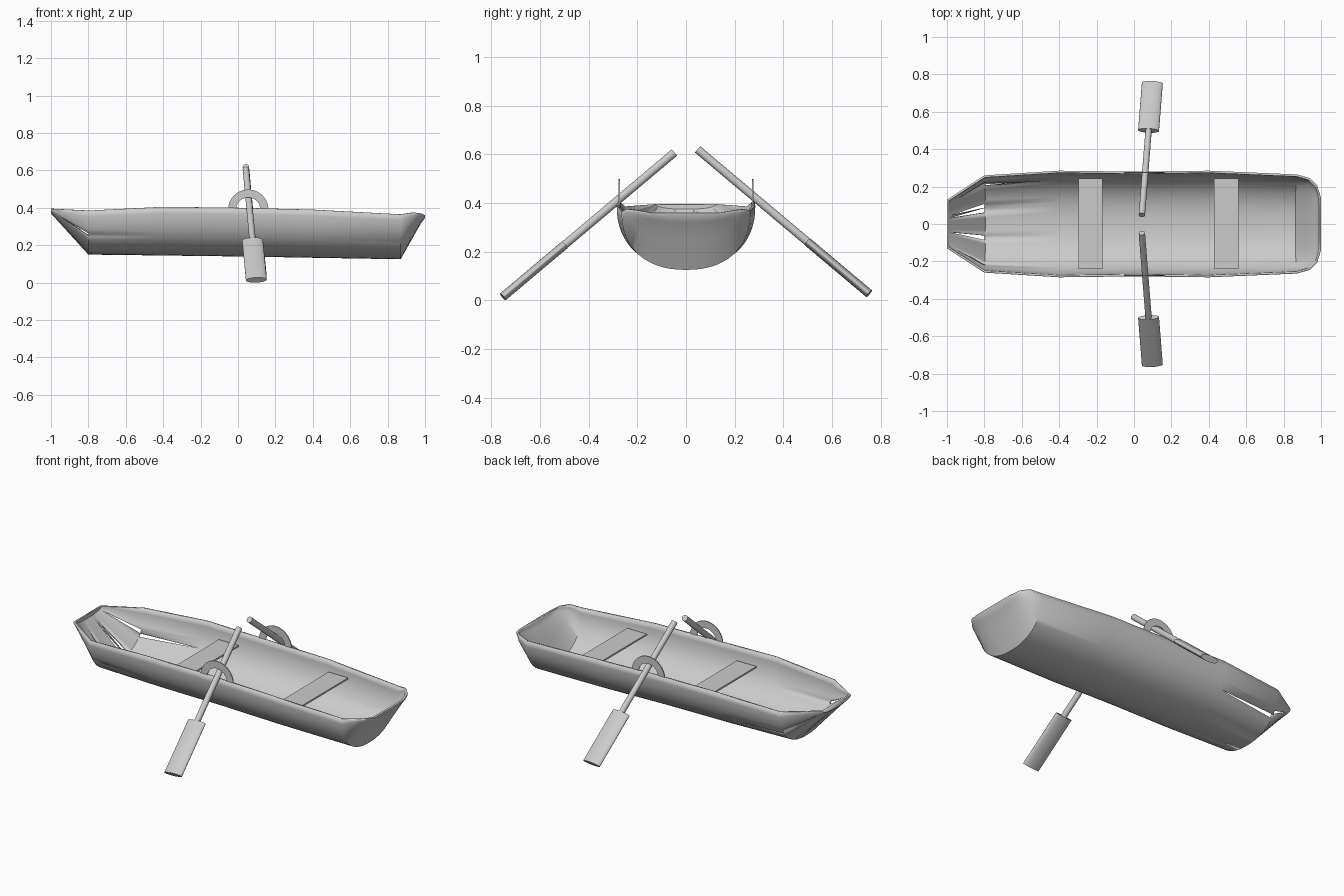
import bpy, bmesh, math
from mathutils import Vector, Matrix

if "Cube" in bpy.data.objects:
    bpy.data.objects.remove(bpy.data.objects["Cube"], do_unlink=True)

grey = bpy.data.materials.new("plain grey")
grey.use_nodes = True
grey.diffuse_color = (0.6, 0.6, 0.6, 1)
grey.node_tree.nodes["Principled BSDF"].inputs["Base Color"].default_value = (0.6, 0.6, 0.6, 1)


def make(name, bm, angle=35):
    bmesh.ops.recalc_face_normals(bm, faces=bm.faces)
    mesh = bpy.data.meshes.new(name)
    bm.to_mesh(mesh)
    bm.free()
    obj = bpy.data.objects.new(name, mesh)
    mesh.materials.append(grey)
    bpy.context.collection.objects.link(obj)
    bpy.ops.object.select_all(action='DESELECT')
    obj.select_set(True)
    bpy.context.view_layer.objects.active = obj
    bpy.ops.object.shade_smooth_by_angle(angle=math.radians(angle))
    return obj


# Hull stations: x, half width, keel height, rim height
STATIONS = [
    (-1.0, 0.13, 0.37, 0.395), (-0.8, 0.26, 0.15, 0.385), (-0.4, 0.285, 0.145, 0.405),
    (0.0, 0.28, 0.14, 0.40), (0.4, 0.285, 0.133, 0.39), (0.87, 0.265, 0.125, 0.365),
    (0.94, 0.245, 0.25, 0.375), (0.98, 0.205, 0.32, 0.37), (1.0, 0.14, 0.345, 0.36)]
SEGS = 32
BOW_GAPS = {5, 13, 18, 19, 26}   # torn slits between the bow planks
SIDE_GAP = 25                    # long slit running along the left side


def section(x, w, low, high):
    pts = []
    for i in range(SEGS + 1):
        a = math.pi * i / SEGS
        c, s = -math.cos(a), math.sin(a)
        y = w * math.copysign(abs(c) ** 0.88, c)
        pts.append((x, y, high - (high - low) * s ** 0.88))
    return pts


bm = bmesh.new()
rows = [[bm.verts.new(p) for p in section(*s)] for s in STATIONS]
for k, (a, b) in enumerate(zip(rows, rows[1:])):
    for i in range(SEGS):
        if k == 0 and i in BOW_GAPS:
            bm.faces.new((a[i], a[i + 1], b[i + 1]))
        elif k == 1 and i == SIDE_GAP:
            bm.faces.new((a[i], b[i], b[i + 1]))
        else:
            bm.faces.new((a[i], a[i + 1], b[i + 1], b[i]))
bm.faces.new(rows[0])
bm.faces.new(rows[-1])
hull = make("hull", bm, 40)
shell = hull.modifiers.new("shell", 'SOLIDIFY')
shell.thickness = 0.012
shell.offset = -1

# Bench seats
for name, x in (("bow_seat", -0.233), ("stern_seat", 0.493)):
    bm = bmesh.new()
    bmesh.ops.create_cube(bm, size=1, matrix=Matrix.Translation((x, 0.002, 0.33))
                          @ Matrix.Diagonal((0.13, 0.485, 0.01, 1)))
    make(name, bm)


# Half-ring oarlocks standing on the rim
def oarlock(name, y):
    bm = bmesh.new()
    grid = []
    for i in range(17):
        a = math.pi * i / 16
        grid.append([bm.verts.new((0.055 + r * math.cos(a), y + d, 0.39 + r * math.sin(a)))
                     for r, d in ((0.065, -0.003), (0.108, -0.003), (0.108, 0.003), (0.065, 0.003))])
    for a, b in zip(grid, grid[1:]):
        for j in range(4):
            bm.faces.new((a[j], a[(j + 1) % 4], b[(j + 1) % 4], b[j]))
    bm.faces.new(grid[0])
    bm.faces.new(grid[-1])
    make(name, bm)


# Oars: round shaft and a flattened round blade
def rod(name, start, end, wide, thick):
    start, end = Vector(start), Vector(end)
    z = (end - start).normalized()
    y = z.cross(Vector((1, 0, 0))).normalized()
    x = y.cross(z)
    turn = Matrix((x, y, z)).transposed().to_4x4()
    bm = bmesh.new()
    bmesh.ops.create_cone(bm, cap_ends=True, segments=24, radius1=1, radius2=1, depth=1,
                          matrix=Matrix.Translation((start + end) / 2) @ turn
                          @ Matrix.Diagonal((wide, thick, (end - start).length, 1)))
    make(name, bm, 50)


for side, s, lift in (("left", 1, 0.013), ("right", -1, 0)):
    top = Vector((0.042, s * 0.048, 0.607 + lift))
    tip = Vector((0.098, s * 0.753, 0.014 + lift))
    neck = top.lerp(tip, 0.64)
    oarlock(side + "_oarlock", s * 0.275)
    rod(side + "_oar_shaft", top, neck.lerp(tip, 0.05), 0.017, 0.017)
    rod(side + "_oar_blade", neck, tip, 0.056, 0.018)
